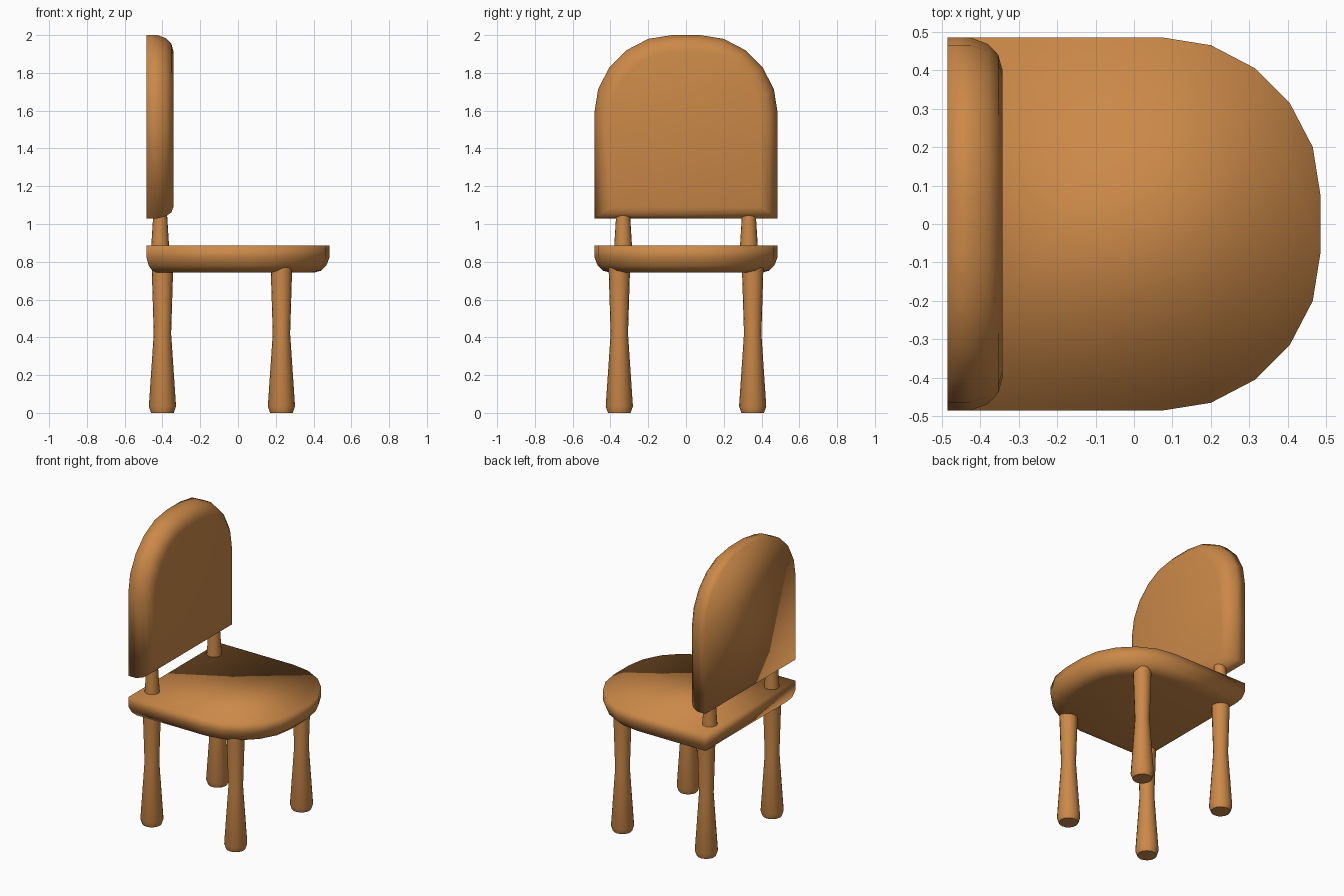
import bpy, bmesh, math

if "Cube" in bpy.data.objects:
    bpy.data.objects.remove(bpy.data.objects["Cube"])

wood = bpy.data.materials.new("warm wood")
wood.diffuse_color = (0.60, 0.25, 0.065, 1)
wood.use_nodes = True
wood.node_tree.nodes["Principled BSDF"].inputs["Base Color"].default_value = wood.diffuse_color


def finish(name, bm):
    bmesh.ops.recalc_face_normals(bm, faces=bm.faces)
    mesh = bpy.data.meshes.new(name)
    bm.to_mesh(mesh)
    bm.free()
    mesh.materials.append(wood)
    obj = bpy.data.objects.new(name, mesh)
    bpy.context.collection.objects.link(obj)
    return obj


def skin(bm, rings):
    """Bridge a list of closed vertex rings and cap both ends."""
    n = len(rings[0])
    for a, b in zip(rings, rings[1:]):
        for i in range(n):
            j = (i + 1) % n
            bm.faces.new((a[i], a[j], b[j], b[i])).smooth = True
    return [bm.faces.new(rings[0]), bm.faces.new(rings[-1])]


# D-shaped outline shared by seat and backrest, (length, width)
R = 0.485
half = [(-R, R), (0.075, R), (0.20, 0.465), (0.315, 0.405),
        (0.405, 0.315), (0.465, 0.20), (R, 0.075)]
outline = half + [(u, -v) for u, v in reversed(half)]
# rounded edge: (depth, inset)
section = [(0, 0), (0.06, 0), (0.105, 0.017), (0.132, 0.045), (0.143, 0.085)]


def slab(name, place):
    bm = bmesh.new()
    rings = []
    for w, d in section:
        ring = []
        for u, v in outline:
            t = (u + R) / (2 * R)
            uu = (-R + 0.7 * d) * (1 - t) + (R - d) * t
            ring.append(bm.verts.new(place(uu, v * (R - d) / R, w)))
        rings.append(ring)
    for cap in skin(bm, rings):
        cap.smooth = True
    return finish(name, bm)


def turned(name, x, y, profile, sides=16):
    """Round lathe part from (radius, z) pairs."""
    bm = bmesh.new()
    skin(bm, [[bm.verts.new((x + r * math.cos(2 * math.pi * i / sides),
                             y + r * math.sin(2 * math.pi * i / sides), z))
               for i in range(sides)] for r, z in profile])
    return finish(name, bm)


# seat (rounded underneath) and backrest (rounded towards the seat)
slab("seat", lambda u, v, w: (u, v, 0.885 - w))
slab("backrest", lambda u, v, w: (-R + w, v, u + 1.515))

# legs and backrest posts
leg = [(0.06, 0), (0.072, 0.035), (0.046, 0.42), (0.057, 0.77)]
post = [(0.05, 0.80), (0.047, 0.885), (0.036, 1.06)]
for side, s in (("left", 1), ("right", -1)):
    turned("front_leg_" + side, 0.23, 0.353 * s, leg)
    turned("back_leg_" + side, -0.40, 0.353 * s, leg)
    turned("back_post_" + side, -0.412, 0.333 * s, post)
